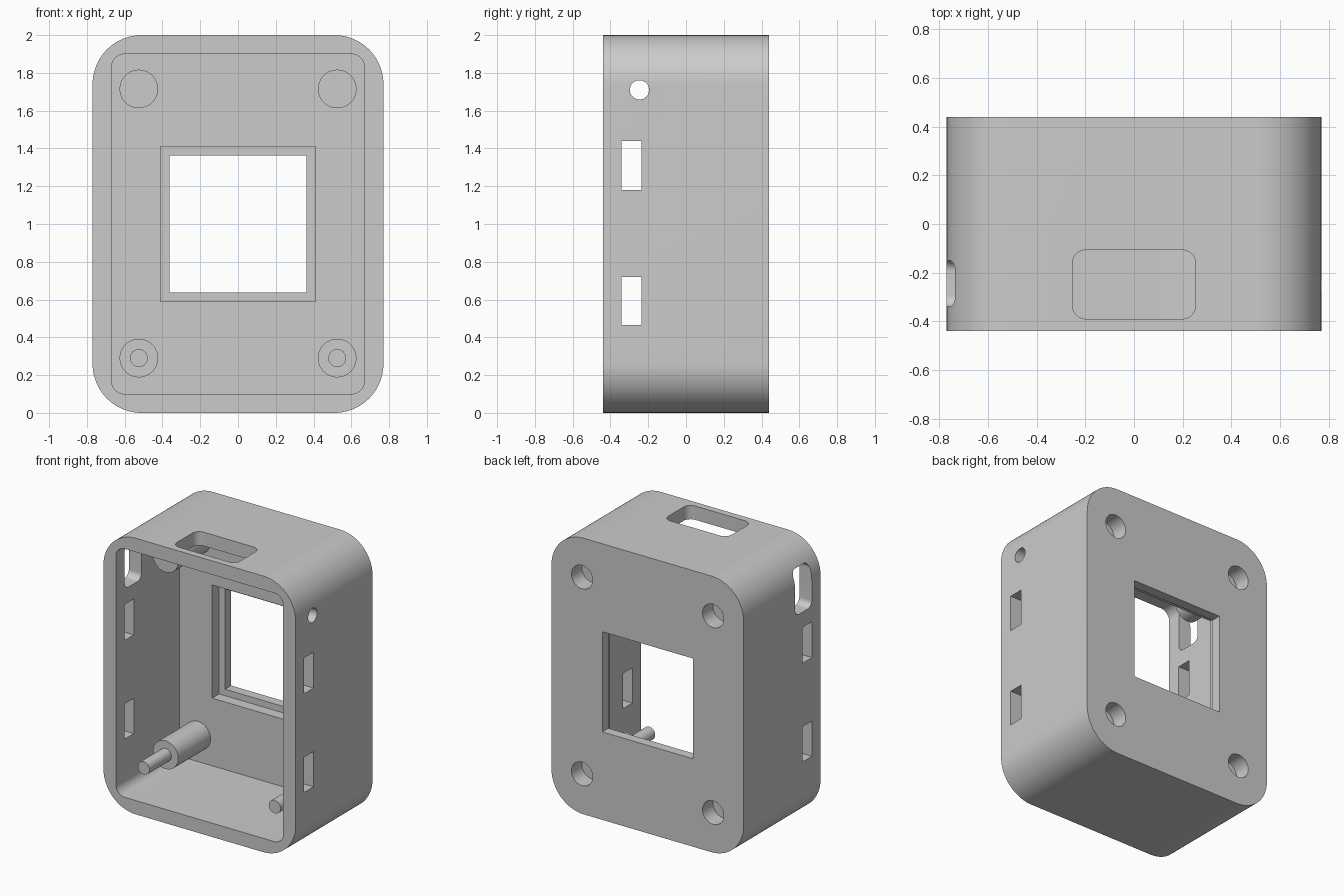
import bpy, bmesh, math

cube = bpy.data.objects.get("Cube")
if cube:
    bpy.data.objects.remove(cube, do_unlink=True)

grey = bpy.data.materials.new("matte_grey")
grey.use_nodes = True
GREY = (0.6, 0.6, 0.6, 1)
grey.diffuse_color = GREY
grey.node_tree.nodes["Principled BSDF"].inputs["Base Color"].default_value = GREY


def prism(name, axis, u0, u1, v0, v1, radius, start, end, seg=12):
    """Rounded rectangle (u, v) extruded along an axis from start to end."""
    place = {"x": lambda u, v: (start, u, v),
             "y": lambda u, v: (u, start, v),
             "z": lambda u, v: (u, v, start)}[axis]
    corners = [(u1 - radius, v1 - radius), (u0 + radius, v1 - radius),
               (u0 + radius, v0 + radius), (u1 - radius, v0 + radius)]
    bm = bmesh.new()
    verts = []
    for i, (cu, cv) in enumerate(corners):
        for k in range(seg + 1 if radius else 1):
            a = math.pi / 2 * (i + k / seg)
            verts.append(bm.verts.new(place(cu + radius * math.cos(a),
                                            cv + radius * math.sin(a))))
    bmesh.ops.remove_doubles(bm, verts=verts, dist=1e-5)
    face = bm.faces.new([v for v in verts if v.is_valid])
    ext = bmesh.ops.extrude_face_region(bm, geom=[face])
    shift = [end - start if c == axis else 0 for c in "xyz"]
    bmesh.ops.translate(bm, vec=shift,
                        verts=[g for g in ext["geom"] if isinstance(g, bmesh.types.BMVert)])
    bmesh.ops.recalc_face_normals(bm, faces=bm.faces)
    mesh = bpy.data.meshes.new(name)
    bm.to_mesh(mesh)
    bm.free()
    mesh.materials.append(grey)
    obj = bpy.data.objects.new(name, mesh)
    bpy.context.collection.objects.link(obj)
    return obj


def cylinder(name, axis, u, v, r, start, end):
    return prism(name, axis, u - r, u + r, v - r, v + r, r, start, end)


def activate(obj):
    bpy.ops.object.select_all(action="DESELECT")
    obj.select_set(True)
    bpy.context.view_layer.objects.active = obj


def cut(target, cutter):
    cutter.hide_render = True
    mod = target.modifiers.new("cut", "BOOLEAN")
    mod.operation = "DIFFERENCE"
    mod.solver = "EXACT"
    mod.object = cutter
    activate(target)
    bpy.ops.object.modifier_apply(modifier=mod.name)
    bpy.data.objects.remove(cutter, do_unlink=True)


BACK, FLOOR = 0.44, 0.29
POST_X, POST_Z = 0.525, (0.29, 1.715)

# Case with an open front
case = prism("case", "y", -0.77, 0.77, 0, 2, 0.26, -BACK, BACK, 20)
cut(case, prism("cavity", "y", -0.67, 0.67, 0.1, 1.9, 0.07, -0.6, FLOOR))

# Square window with a stepped recess on the inside
cut(case, prism("window_recess", "y", -0.41, 0.41, 0.59, 1.41, 0, 0.1, 0.37))
cut(case, prism("window", "y", -0.363, 0.363, 0.637, 1.363, 0, 0.1, 0.6))

# Slots through both side walls
for z0, z1 in ((0.465, 0.72), (1.18, 1.44)):
    cut(case, prism("side_slot", "x", -0.342, -0.236, z0, z1, 0, -1, 1))

# Round hole on the left wall, rounded port on the right wall, port in the top
cut(case, cylinder("round_hole", "x", -0.246, 1.71, 0.051, 0.6, 1))
cut(case, prism("side_port", "x", -0.34, -0.15, 1.55, 1.87, 0.045, -1, -0.5))
cut(case, prism("top_port", "z", -0.253, 0.253, -0.39, -0.107, 0.055, 1.7, 2.2))

# Blind screw holes in the back
for x in (-POST_X, POST_X):
    for z in POST_Z:
        cut(case, cylinder("screw_hole", "y", x, z, 0.085, 0.32, 0.6))

# Posts in all four corners, with pins on the lower pair
parts = [case]
for side, x in (("right", -POST_X), ("left", POST_X)):
    for level, z in zip(("lower", "upper"), POST_Z):
        parts.append(cylinder(f"{level}_{side}_post", "y", x, z, 0.102, -0.08, FLOOR + 0.01))
    parts.append(cylinder(f"{side}_pin", "y", x, POST_Z[0], 0.047, -0.33, -0.07))

for part in parts:
    activate(part)
    bpy.ops.object.shade_smooth_by_angle(angle=math.radians(30))
